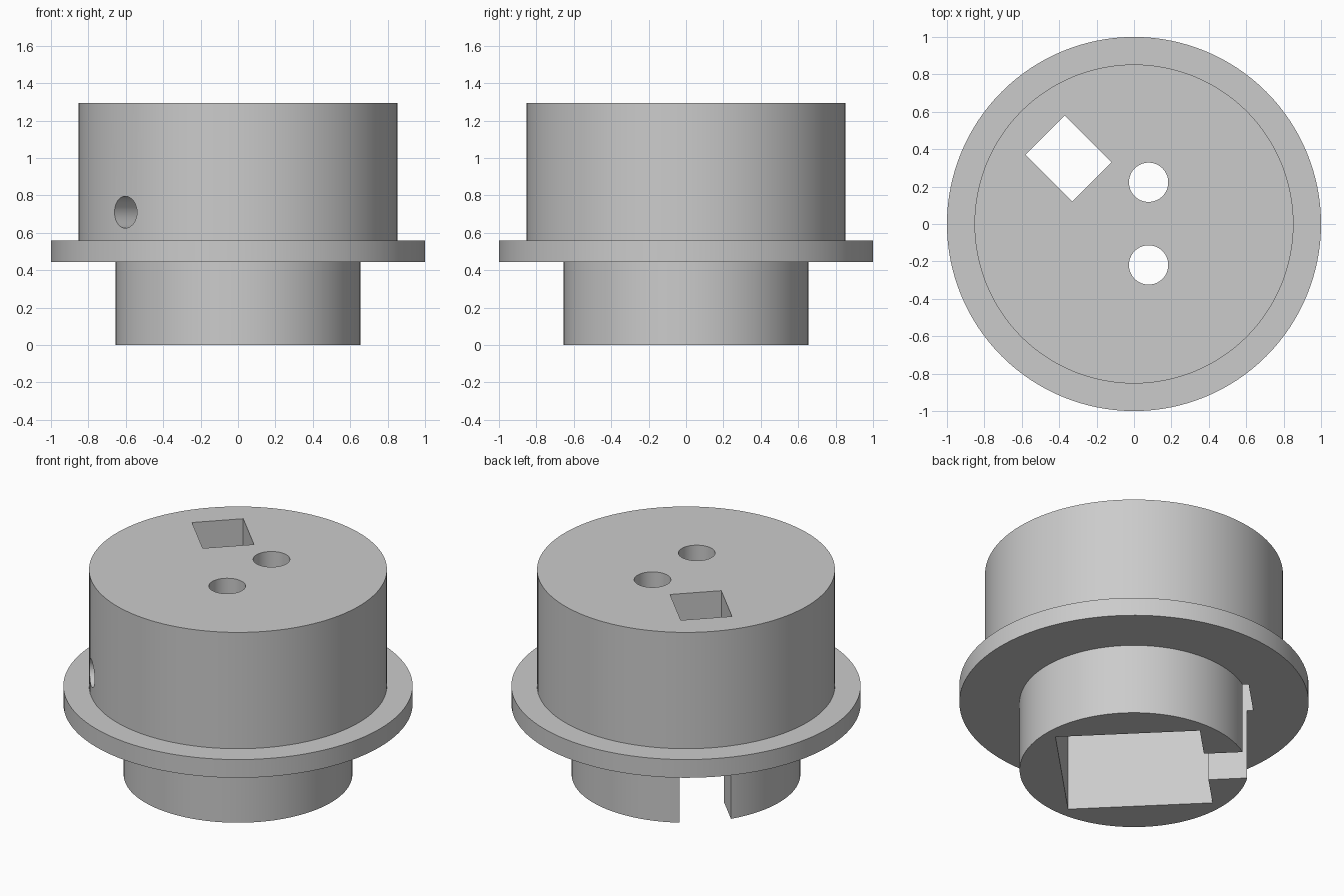
import bpy
import bmesh
from math import pi, radians
from mathutils import Matrix

cube = bpy.data.objects.get("Cube")
if cube:
    bpy.data.objects.remove(cube, do_unlink=True)

SIDES = 128
TOP = 1.295
PROFILE = [(0.655, 0), (0.655, 0.445), (1, 0.445), (1, 0.56), (0.853, 0.56), (0.853, TOP)]

grey = bpy.data.materials.new("light_grey")
grey.use_nodes = True
grey.diffuse_color = (0.6, 0.6, 0.6, 1)
grey.node_tree.nodes["Principled BSDF"].inputs["Base Color"].default_value = (0.6, 0.6, 0.6, 1)


def add_object(name, bm):
    bmesh.ops.recalc_face_normals(bm, faces=bm.faces)
    mesh = bpy.data.meshes.new(name)
    bm.to_mesh(mesh)
    bm.free()
    mesh.materials.append(grey)
    obj = bpy.data.objects.new(name, mesh)
    bpy.context.collection.objects.link(obj)
    return obj


def box(name, low, high):
    """Box between two corners, in axes turned 45 degrees about z."""
    bm = bmesh.new()
    size = [b - a for a, b in zip(low, high)]
    mid = [(a + b) / 2 for a, b in zip(low, high)]
    turn = Matrix.Rotation(radians(45), 4, 'Z')
    bmesh.ops.create_cube(bm, size=1, matrix=turn @ Matrix.Translation(mid) @ Matrix.Diagonal((*size, 1)))
    return add_object(name, bm)


def rod(name, radius, length, matrix):
    bm = bmesh.new()
    bmesh.ops.create_cone(bm, cap_ends=True, segments=64, radius1=radius, radius2=radius,
                          depth=length, matrix=matrix)
    return add_object(name, bm)


# Stepped round body with a flange
bm = bmesh.new()
rings = []
for radius, z in PROFILE:
    made = bmesh.ops.create_circle(bm, segments=SIDES, radius=radius, matrix=Matrix.Translation((0, 0, z)))
    rings.append(made["verts"])
for a, b in zip(rings, rings[1:]):
    for i in range(SIDES):
        j = (i + 1) % SIDES
        bm.faces.new((a[i], a[j], b[j], b[i]))
bm.faces.new(rings[0])
bm.faces.new(rings[-1])
body = add_object("flanged_housing", bm)

# Cutters: square pocket below, wire channel, two screw holes, side hole
cutters = [
    box("pocket_cutter", (-0.415, -0.415, -0.2), (0.415, 0.415, 0.9)),
    box("channel_cutter", (-0.149, 0.318, -0.3), (0.149, 0.672, 1.5)),
]
for y in (0.223, -0.219):
    cutters.append(rod("screw_hole_cutter", 0.105, 1, Matrix.Translation((0.078, y, 1.2))))
side = Matrix.Rotation(radians(45), 4, 'Z') @ Matrix.Translation((-0.65, 0, 0.71))
cutters.append(rod("side_hole_cutter", 0.085, 0.7, side @ Matrix.Rotation(pi / 2, 4, 'Y')))

bpy.ops.object.select_all(action='DESELECT')
body.select_set(True)
bpy.context.view_layer.objects.active = body
for cutter in cutters:
    cutter.hide_render = True
    mod = body.modifiers.new(cutter.name, 'BOOLEAN')
    mod.operation = 'DIFFERENCE'
    mod.solver = 'EXACT'
    mod.object = cutter
    bpy.ops.object.modifier_apply(modifier=mod.name)
    bpy.data.objects.remove(cutter, do_unlink=True)

bpy.ops.object.shade_smooth_by_angle(angle=radians(30))
